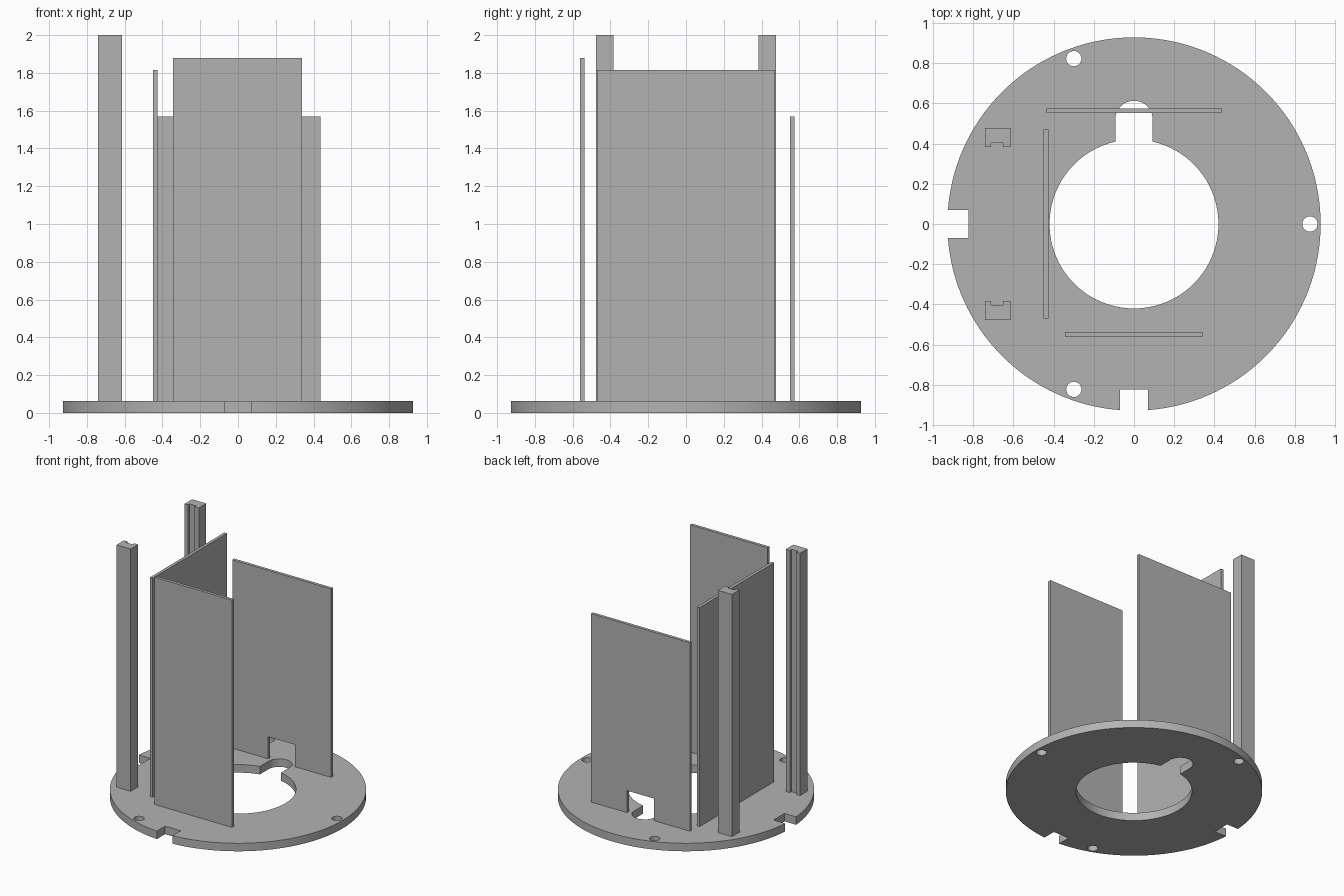
import bpy, bmesh
from math import radians, degrees, asin, cos, sin

cube = bpy.data.objects.get("Cube")
if cube:
    bpy.data.objects.remove(cube, do_unlink=True)

BASE_TOP = 0.064
grey = bpy.data.materials.new("plain grey")
GREY = (0.45, 0.45, 0.45, 1)
grey.diffuse_color = GREY
grey.use_nodes = True
grey.node_tree.nodes["Principled BSDF"].inputs["Base Color"].default_value = GREY


def arc(cx, cy, r, start, end, n):
    """Points along an arc, angles in degrees."""
    angles = [radians(start + (end - start) * i / n) for i in range(n + 1)]
    return [(cx + r * cos(a), cy + r * sin(a)) for a in angles]


def extrude_loops(name, loops, depth):
    """Solid plate from an outline and its holes, extruded upwards from z = 0."""
    curve = bpy.data.curves.new(name, 'CURVE')
    curve.dimensions = '2D'
    curve.fill_mode = 'BOTH'
    curve.extrude = depth / 2
    for loop in loops:
        spline = curve.splines.new('POLY')
        spline.points.add(len(loop) - 1)
        for point, (x, y) in zip(spline.points, loop):
            point.co = (x, y, 0, 1)
        spline.use_cyclic_u = True
    temp = bpy.data.objects.new(name + " outline", curve)
    bpy.context.collection.objects.link(temp)
    bpy.context.view_layer.update()
    deps = bpy.context.evaluated_depsgraph_get()
    mesh = bpy.data.meshes.new_from_object(temp.evaluated_get(deps))
    bpy.data.objects.remove(temp, do_unlink=True)
    # Weld caps to walls and stand the plate on z = 0
    bm = bmesh.new()
    bm.from_mesh(mesh)
    bmesh.ops.remove_doubles(bm, verts=bm.verts, dist=0.0001)
    bmesh.ops.recalc_face_normals(bm, faces=bm.faces)
    bmesh.ops.translate(bm, verts=bm.verts, vec=(0, 0, depth / 2))
    bm.to_mesh(mesh)
    bm.free()
    return add_object(name, mesh)


def add_object(name, mesh):
    mesh.name = name
    mesh.materials.clear()
    mesh.materials.append(grey)
    ob = bpy.data.objects.new(name, mesh)
    bpy.context.collection.objects.link(ob)
    return ob


def prism(name, profile, vec):
    """Extrude a flat 3D profile along a vector."""
    bm = bmesh.new()
    face = bm.faces.new([bm.verts.new(p) for p in profile])
    ext = bmesh.ops.extrude_face_region(bm, geom=[face], use_keep_orig=True)
    moved = [v for v in ext["geom"] if isinstance(v, bmesh.types.BMVert)]
    bmesh.ops.translate(bm, verts=moved, vec=vec)
    bmesh.ops.recalc_face_normals(bm, faces=bm.faces)
    mesh = bpy.data.meshes.new(name)
    bm.to_mesh(mesh)
    bm.free()
    return add_object(name, mesh)


# Round base: two rim notches, a keyhole opening and three bolt holes
R, NOTCH, DEPTH = 0.928, 0.069, 0.822
a = degrees(asin(NOTCH / R))
rim = arc(0, 0, R, -90 + a, 180 - a, 96)
rim += [(-DEPTH, NOTCH), (-DEPTH, -NOTCH)]
rim += arc(0, 0, R, 180 + a, 270 - a, 32)
rim += [(-NOTCH, -DEPTH), (NOTCH, -DEPTH)]

HOLE, SLOT = 0.42, 0.093
b = degrees(asin(SLOT / HOLE))
keyhole = arc(0, 0, HOLE, 90 + b, 450 - b, 80) + arc(0, 0.52, SLOT, 0, 180, 20)
bolts = [arc(0.875 * cos(radians(t)), 0.875 * sin(radians(t)), 0.038, 0, 345, 23)
         for t in (0, 110, 250)]
base = extrude_loops("base_plate", [rim, keyhole] + bolts, BASE_TOP)
bpy.ops.object.select_all(action='DESELECT')
base.select_set(True)
bpy.context.view_layer.objects.active = base
bpy.ops.object.shade_smooth_by_angle(angle=radians(30))

# Upright panels
front = [(-0.343, 0), (0.34, 0), (0.34, 1.88), (-0.343, 1.88)]
prism("front_panel", [(x, -0.562, max(z, BASE_TOP)) for x, z in front], (0, 0.024, 0))

side = [(-0.47, 0), (0.47, 0), (0.47, 1.815), (-0.47, 1.815)]
prism("side_panel", [(-0.45, y, max(z, BASE_TOP)) for y, z in side], (0.024, 0, 0))

# Back panel with a cable cutout at its foot
W, CUT, CUT_TOP = 0.436, 0.12, 0.24
back = [(-W, 0), (-CUT, 0), (-CUT, CUT_TOP), (CUT, CUT_TOP),
        (CUT, 0), (W, 0), (W, 1.57), (-W, 1.57)]
prism("back_panel", [(x, 0.551, max(z, BASE_TOP)) for x, z in back], (0, 0.024, 0))

# Grooved posts, grooves facing each other
post = [(-0.74, 0.477), (-0.74, 0.383), (-0.71, 0.383), (-0.71, 0.403),
        (-0.652, 0.403), (-0.652, 0.383), (-0.615, 0.383), (-0.615, 0.477)]
for name, s in (("back_post", 1), ("front_post", -1)):
    prism(name, [(x, s * y, BASE_TOP) for x, y in post], (0, 0, 2 - BASE_TOP))
